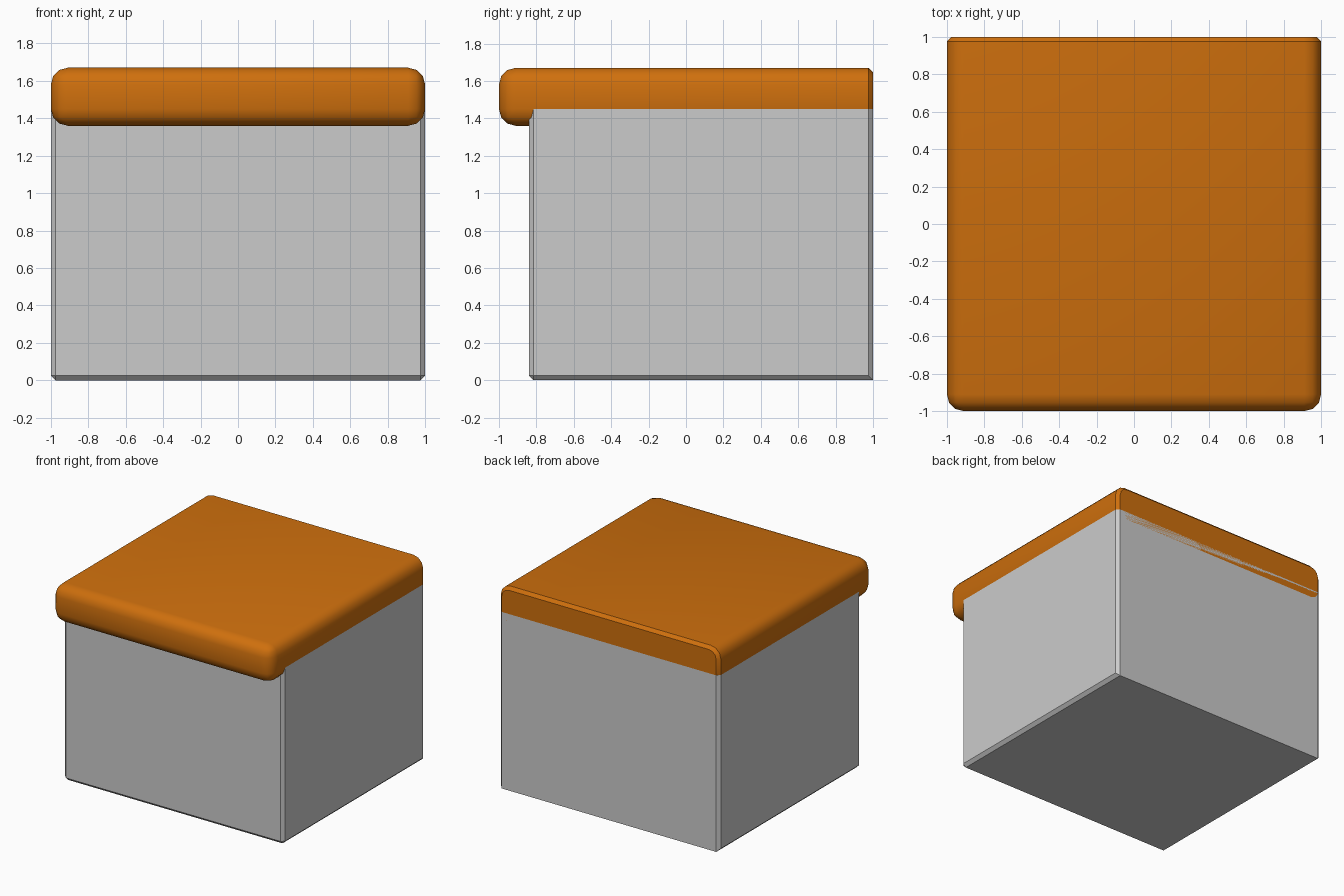
import bpy, bmesh, math

if "Cube" in bpy.data.objects:
    bpy.data.objects.remove(bpy.data.objects["Cube"])

def box(x, y, z):
    """bmesh box from (min, max) ranges"""
    bm = bmesh.new()
    bmesh.ops.create_cube(bm, size=1)
    for v in bm.verts:
        v.co = [r[1] if c > 0 else r[0] for c, r in zip(v.co, (x, y, z))]
    return bm

def bevel(bm, test, width, segments):
    edges = [e for e in bm.edges if test(*[v.co for v in e.verts])]
    bmesh.ops.bevel(bm, geom=edges, offset=width, segments=segments,
                    profile=0.5, affect='EDGES', clamp_overlap=True)

def finish(bm, name):
    bmesh.ops.recalc_face_normals(bm, faces=bm.faces)
    mesh = bpy.data.meshes.new(name)
    bm.to_mesh(mesh)
    bm.free()
    ob = bpy.data.objects.new(name, mesh)
    bpy.context.collection.objects.link(ob)
    return ob

# Grey base block: chamfered uprights and bottom edges, plain top under the cushion
top = 1.45
bm = box((-1, 1), (-0.84, 1), (0, top))
bevel(bm, lambda a, b: not (a.z == b.z and a.z > 1) and not (a.z == b.z == 0 and a.y == b.y == 1),
      0.025, 1)
finish(bm, "base_block")

# Orange cushion: rounded everywhere except the flat, chamfered back
bm = box((-1, 1), (-1, 1), (1.36, 1.67))
bevel(bm, lambda a, b: not (a.y > 0.99 and b.y > 0.99), 0.09, 3)
bevel(bm, lambda a, b: a.y > 0.99 and b.y > 0.99, 0.025, 1)
cushion = finish(bm, "seat_cushion")
mat = bpy.data.materials.new("orange_fabric")
mat.diffuse_color = (0.62, 0.16, 0.004, 1)
mat.use_nodes = True
mat.node_tree.nodes["Principled BSDF"].inputs["Base Color"].default_value = mat.diffuse_color
cushion.data.materials.append(mat)

bpy.ops.object.select_all(action='DESELECT')
cushion.select_set(True)
bpy.context.view_layer.objects.active = cushion
bpy.ops.object.shade_smooth_by_angle(angle=math.radians(40))
